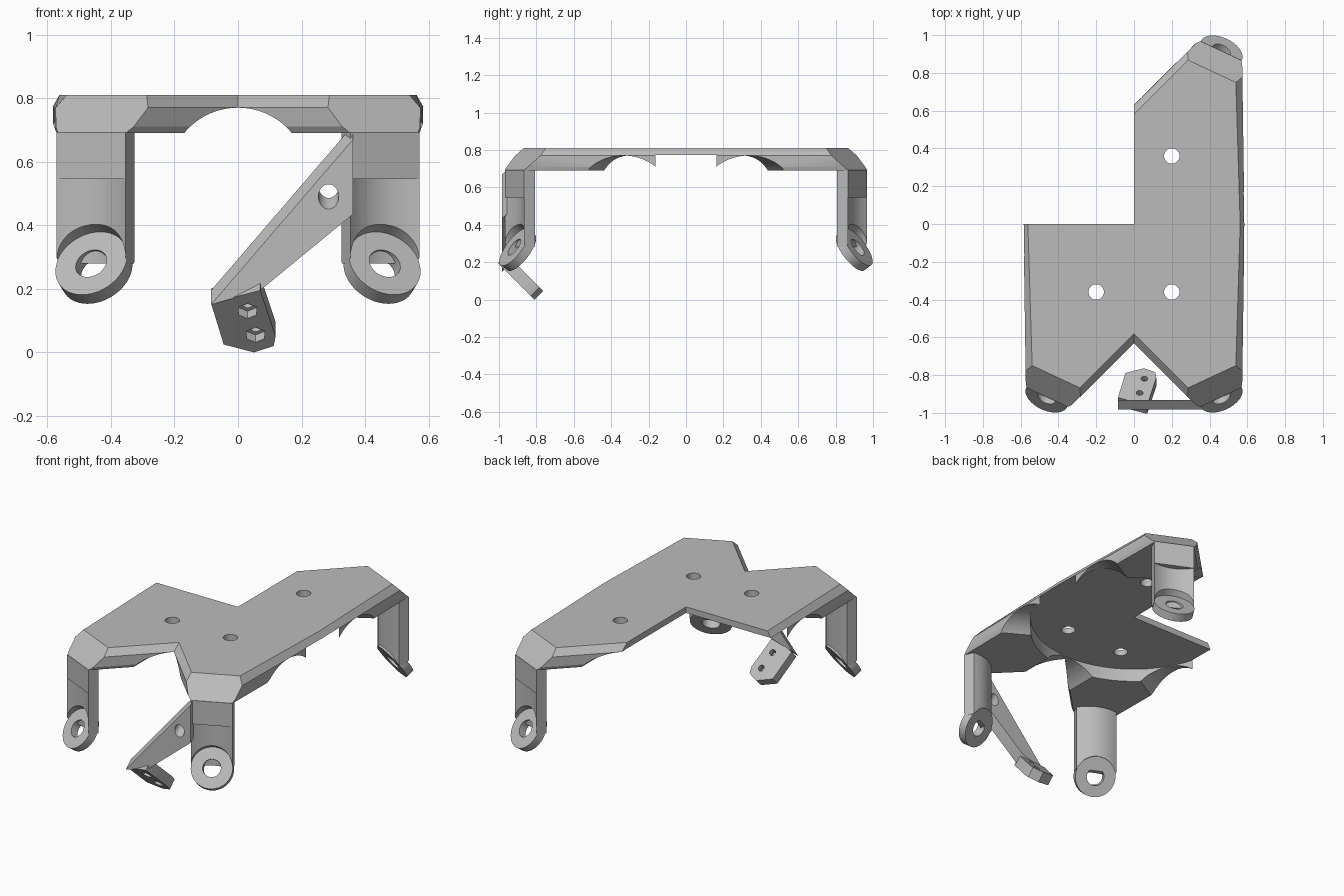
import bpy, bmesh, math
from mathutils import Matrix, Vector

cube = bpy.data.objects.get("Cube")
if cube:
    bpy.data.objects.remove(cube, do_unlink=True)

grey = bpy.data.materials.new("plain grey")
grey.use_nodes = True
grey.diffuse_color = (0.5, 0.5, 0.5, 1)
grey.node_tree.nodes["Principled BSDF"].inputs["Base Color"].default_value = (0.5, 0.5, 0.5, 1)


def loft(rings):
    """Closed solid through rings of equal length."""
    bm = bmesh.new()
    loops = [[bm.verts.new(p) for p in ring] for ring in rings]
    for low, high in zip(loops, loops[1:]):
        for i in range(len(low)):
            j = (i + 1) % len(low)
            bm.faces.new((low[i], low[j], high[j], high[i]))
    bm.faces.new(loops[0][::-1])
    bm.faces.new(loops[-1])
    bmesh.ops.recalc_face_normals(bm, faces=bm.faces[:])
    return bm


def rod(start, end, radius, sides=64):
    """Cylinder between two points."""
    start, end = Vector(start), Vector(end)
    axis = end - start
    bm = bmesh.new()
    place = Matrix.Translation((start + end) / 2) @ axis.to_track_quat("Z", "Y").to_matrix().to_4x4()
    bmesh.ops.create_cone(bm, cap_ends=True, segments=sides, radius1=radius,
                          radius2=radius, depth=axis.length, matrix=place)
    return bm


def slab(points, offset):
    return loft([points, [Vector(p) + Vector(offset) for p in points]])


def box(lo, hi):
    corners = [(lo[0], lo[1]), (hi[0], lo[1]), (hi[0], hi[1]), (lo[0], hi[1])]
    return loft([[(x, y, z) for x, y in corners] for z in (lo[2], hi[2])])


def trim(bm, co, normal):
    """Remove everything on the normal side of a plane and cap the cut."""
    bmesh.ops.bisect_plane(bm, geom=bm.verts[:] + bm.edges[:] + bm.faces[:],
                           plane_co=co, plane_no=normal, clear_outer=True)
    bmesh.ops.holes_fill(bm, edges=[e for e in bm.edges if e.is_boundary])
    bmesh.ops.recalc_face_normals(bm, faces=bm.faces[:])


def make(name, bm, cutters=(), matrix=None):
    """Turn a solid into an object, subtract the cutters, then place it."""
    def link(label, solid):
        mesh = bpy.data.meshes.new(label)
        solid.to_mesh(mesh)
        solid.free()
        ob = bpy.data.objects.new(label, mesh)
        bpy.context.collection.objects.link(ob)
        return ob
    obj = link(name, bm)
    helpers = [link("cutter", c) for c in cutters]
    for h in helpers:
        h.hide_render = True
        mod = obj.modifiers.new("cut", "BOOLEAN")
        mod.operation, mod.solver, mod.object = "DIFFERENCE", "EXACT", h
    bpy.context.view_layer.update()
    mesh = bpy.data.meshes.new_from_object(obj.evaluated_get(bpy.context.evaluated_depsgraph_get()))
    obj.modifiers.clear()
    obj.data = mesh
    for h in helpers:
        bpy.data.objects.remove(h, do_unlink=True)
    final = bmesh.new()
    final.from_mesh(mesh)
    if matrix:
        bmesh.ops.transform(final, matrix=matrix, verts=final.verts[:])
    bmesh.ops.recalc_face_normals(final, faces=final.faces[:])
    final.to_mesh(mesh)
    final.free()
    mesh.materials.clear()
    mesh.materials.append(grey)
    bpy.ops.object.select_all(action="DESELECT")
    obj.select_set(True)
    bpy.context.view_layer.objects.active = obj
    bpy.ops.object.shade_smooth_by_angle(angle=math.radians(25))
    return obj


# Frames of the three legs: local -y points outward, x runs across the leg
base = Matrix.Translation((0.462, -0.918, 0)) @ Matrix.Rotation(math.radians(25), 4, "Z")


def leg_frame(sx, sy):
    return Matrix.Diagonal((sx, -sy, 1, 1)) @ base


# Body plate: bevelled star outline, corners sloped down toward the legs
def outline(z, side, corner, notch):
    end = 1.05
    quarter = [(side, 0), (corner, end), (end - notch, end), (0, notch)]
    right = [(x, -y) for x, y in quarter[::-1]] + quarter[1:]
    left = [(-x, y) for x, y in right[::-1][1:-1]]
    return [(x, y, z) for x, y in right + left]


body = loft([outline(0.69, 0.575, 0.565, 0.615), outline(0.71, 0.585, 0.57, 0.63),
             outline(0.77, 0.585, 0.57, 0.63), outline(0.81, 0.562, 0.53, 0.58)])
for sx in (1, -1):
    for sy in (1, -1):
        frame = leg_frame(sx, sy)
        trim(body, frame @ Vector((0, 0, 0.69)), frame.to_3x3() @ Vector((0, -1, 1)))

# Round pocket, six radial arches, screw holes and the missing quarter
cuts = [rod((0, 0, 0.4), (0, 0, 0.772), 0.605, 128)]
for k in range(6):
    a = math.radians(30 + 60 * k)
    c, s = math.cos(a), math.sin(a)
    cuts.append(rod((0.3 * c, 0.3 * s, 0.55), (1.0 * c, 1.0 * s, 0.55), 0.22))
for x, y in ((0.2, 0.36), (0.2, -0.36), (-0.2, -0.36)):
    cuts.append(rod((x, y, 0.6), (x, y, 0.9), 0.041, 32))
cuts.append(box((-1.5, 0, 0.3), (0, 1.5, 1.2)))
make("body_plate", body, cuts)

# Legs: flat upper block, curved shank, tilted ring at the foot
half, thick, sag = 0.12, 0.065, 0.035
centre = Vector((0, 0, 0.28))
tilt = Vector((0, -0.82, 0.57)).normalized()


def shank():
    ts = [half * (i / 8 - 1) for i in range(17)]
    bow = [sag * (1 - (t / half) ** 2) for t in ts]
    outer = list(zip(ts, bow))
    inner = [(t, b + thick) for t, b in outer][::-1]
    bm = loft([[(x, y, z) for x, y in outer + inner] for z in (0.28, 0.69)])
    trim(bm, centre - tilt * 0.05, -tilt)
    return bm


for name, sx, sy in (("front_left", 1, -1), ("front_right", -1, -1), ("back_left", 1, 1)):
    frame = leg_frame(sx, sy)
    make(name + "_leg_block", box((-half, 0, 0.545), (half, thick, 0.692)), matrix=frame)
    make(name + "_leg_shank", shank(), [rod(centre, centre + tilt * 0.25, 0.121)], frame)
    make(name + "_foot_ring", rod(centre - tilt * 0.05, centre, half),
         [rod(centre - tilt * 0.2, centre + tilt * 0.2, 0.052, 48)], frame)

# Slanted side arm on the front left leg
arm_front = -0.983
arm = [(x, arm_front, z) for x, z in
       ((0.362, 0.67), (-0.085, 0.15), (0.07, 0.195), (0.362, 0.435))]
drill = Vector((0, 0.05, 0.035))
hole = Vector((0.285, arm_front, 0.49))
make("side_arm", slab(arm, (0, 0.05, 0.045)), [rod(hole - drill * 3, hole + drill * 4, 0.032, 32)])

# Mounting tab at the arm's end, with two screw holes and hexagonal recesses
tab = [(x, -0.81 - z, z) for x, z in
       ((-0.085, 0.155), (0.07, 0.195), (0.118, 0.05), (0.112, 0.02), (0.05, 0.0), (-0.045, 0.025))]
up = Vector((0, 0.046, 0.046))
tab_cuts = []
for x, z in ((0.03, 0.13), (0.055, 0.055)):
    p = Vector((x, -0.81 - z, z))
    tab_cuts.append(rod(p - up, p + up * 2, 0.018, 24))
    tab_cuts.append(rod(p - up, p + up * 0.5, 0.033, 6))
make("mounting_tab", slab(tab, up), tab_cuts)
